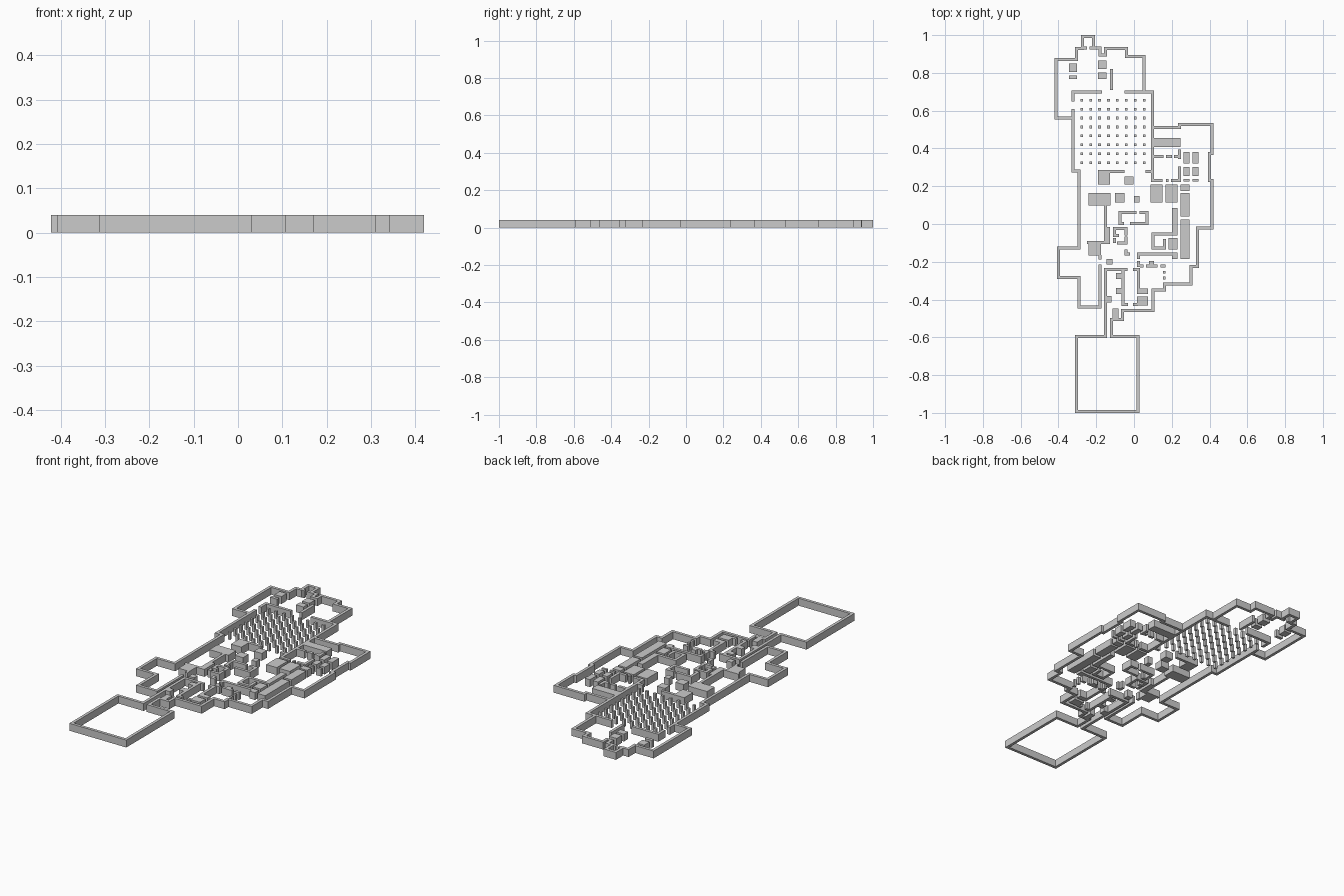
import bpy, bmesh
from mathutils import Vector

H = 0.04     # wall height
T = 0.016    # wall thickness


def finish(name, bm):
    bmesh.ops.recalc_face_normals(bm, faces=bm.faces)
    me = bpy.data.meshes.new(name)
    bm.to_mesh(me)
    bm.free()
    ob = bpy.data.objects.new(name, me)
    bpy.context.collection.objects.link(ob)


def add_wall(bm, pts):
    """Mitred wall of constant thickness along an open centre line."""
    p = [Vector(q) for q in pts]
    d = [(b - a).normalized() for a, b in zip(p, p[1:])]
    n = [Vector((-v.y, v.x)) * T / 2 for v in d]
    left, right = [], []
    for i, q in enumerate(p):
        if i == 0:
            off = n[0]
        elif i == len(p) - 1:
            off = n[-1]
        else:
            off = n[i - 1] + n[i]
        pair = []
        for s in (1, -1):
            c = q + off * s
            pair.append([bm.verts.new((c.x, c.y, z)) for z in (0, H)])
        left.append(pair[0])
        right.append(pair[1])
    for i in range(len(p) - 1):
        a, b, c, e = left[i], left[i + 1], right[i], right[i + 1]
        bm.faces.new((a[0], b[0], b[1], a[1]))
        bm.faces.new((c[0], e[0], e[1], c[1]))
        bm.faces.new((a[1], b[1], e[1], c[1]))
        bm.faces.new((a[0], b[0], e[0], c[0]))
    for i in (0, -1):
        bm.faces.new((left[i][0], left[i][1], right[i][1], right[i][0]))


def walls(name, *paths):
    bm = bmesh.new()
    for path in paths:
        add_wall(bm, path)
    finish(name, bm)


def blocks(name, *rects):
    """Full-height boxes given as x0, y0, x1, y1."""
    bm = bmesh.new()
    for x0, y0, x1, y1 in rects:
        cube = bmesh.ops.create_cube(bm, size=1)["verts"]
        for v in cube:
            v.co = ((x0 + x1) / 2 + v.co.x * (x1 - x0),
                    (y0 + y1) / 2 + v.co.y * (y1 - y0),
                    H / 2 + v.co.z * H)
    finish(name, bm)


# Outer shell: entrance room, east side, up to the hall's north wall
walls("east_outer_wall", [
    (-.035, -.24), (-.152, -.24), (-.152, -.595), (-.304, -.595), (-.304, -.992),
    (.022, -.992), (.022, -.595), (-.118, -.595), (-.118, -.505), (-.06, -.505),
    (-.06, -.457), (.1, -.457), (.1, -.35), (.162, -.35), (.162, -.318),
    (.303, -.318), (.303, -.225), (.335, -.225), (.335, -.022), (.412, -.022),
    (.412, .23), (.399, .23), (.399, .373), (.412, .373), (.412, .527),
    (.242, .527), (.242, .51), (.099, .51), (.099, .7), (-.05, .7)])

# West side of the shell
walls("west_outer_wall",
      [(-.17, .7), (-.322, .7), (-.322, .648)],
      [(-.322, .61), (-.322, .28), (-.29, .28), (-.29, -.128), (-.4, -.128),
       (-.4, -.284), (-.29, -.284), (-.29, -.44), (-.18, -.44), (-.18, -.215)])

# North chamber shell
walls("north_chamber_wall", [
    (.052, .708), (.052, .888), (-.04, .888), (-.04, .93), (-.152, .93),
    (-.152, .895), (-.18, .895), (-.18, .932), (-.214, .932), (-.214, .992),
    (-.272, .992), (-.272, .93), (-.304, .93), (-.304, .872), (-.414, .872),
    (-.414, .56), (-.33, .56)],
    [(-.272, .932), (-.25, .932)], [(-.235, .932), (-.214, .932)],
    [(-.12, .71), (-.12, .82)])
blocks("north_chamber_blocks",
       (-.345, .805, -.303, .85), (-.345, .768, -.303, .785),
       (-.19, .82, -.145, .865), (-.19, .768, -.145, .803))

# Hall of columns, 8 x 8
s = .007
blocks("hall_columns", *[
    (x - s, y - s, x + s, y + s)
    for x in [-.277 + .0473 * i for i in range(8)]
    for y in [.325 + .0472 * j for j in range(8)]])

# South edge of the hall and the blocks behind it
walls("hall_south_wall", [(-.127, .278), (-.05, .278)], [(.062, .278), (.091, .278)])
blocks("central_blocks",
       (-.19, .21, -.127, .286), (-.05, .208, -.003, .252),
       (-.24, .097, -.125, .163), (-.1, .115, -.05, .163), (0, .115, .028, .147))

# North-east rooms
walls("northeast_room_walls",
      [(.099, .502), (.099, .23), (.152, .23)],
      [(.17, .23), (.182, .23)], [(.195, .23), (.24, .23), (.24, .305)],
      [(.24, .345), (.24, .395)],
      [(.107, .357), (.155, .357)], [(.17, .357), (.2, .357)], [(.213, .357), (.232, .357)])
blocks("northeast_vault", (.091, .408, .246, .456))
blocks("northeast_blocks", *[
    (x, y0, x + .031, y1) for x in (.262, .31)
    for y0, y1 in ((.32, .38), (.255, .302), (.225, .238))])

# East block rows
blocks("east_blocks",
       (.246, .175, .293, .21), (.246, .04, .293, .163), (.246, -.185, .293, .025),
       (.088, .115, .152, .21), (.167, .115, .23, .21),
       (.2, -.06, .23, .085), (.183, -.135, .23, -.075))
walls("east_room_walls",
      [(.2, -.052), (.1, -.052), (.1, -.128), (.162, -.128), (.162, -.08)])
blocks("east_wall_end", (.2, -.185, .231, -.15))

# Small central room
walls("central_room_walls",
      [(.012, .06), (-.073, .06), (-.073, .003), (-.052, .003)],
      [(-.02, .003), (.068, .003), (.068, .06), (.028, .06)])

# Western chambers
walls("west_room_walls",
      [(-.152, .097), (-.152, -.02)],
      [(-.175, -.099), (-.127, -.099)], [(-.25, -.099), (-.24, -.099)],
      [(-.18, -.165), (-.18, -.187)],
      [(-.08, -.06), (-.104, -.06), (-.104, -.025), (-.042, -.025), (-.042, -.06)],
      [(-.104, -.075), (-.104, -.1)],
      [(-.09, -.1), (-.042, -.1), (-.042, -.065)],
      [(-.042, -.135), (-.042, -.16), (-.02, -.16)])
blocks("west_blocks",
       (-.24, -.167, -.175, -.091), (-.16, -.107, -.127, -.015),
       (-.145, -.215, -.113, -.185))

# Southern chambers
walls("south_room_walls",
      [(-.058, -.248), (-.058, -.427), (-.033, -.427)],
      [(-.005, -.427), (.02, -.427)],
      [(-.005, -.24), (.025, -.24), (.025, -.345)],
      [(.025, -.197), (.025, -.228)],
      [(.025, -.185), (.025, -.16), (.2, -.16)],
      [(.033, -.222), (.05, -.222)], [(.063, -.222), (.125, -.222)],
      [(.14, -.222), (.168, -.222)])
blocks("south_blocks",
       (-.096, -.29, -.066, -.26), (-.096, -.37, -.066, -.34),
       (-.144, -.415, -.118, -.38), (-.113, -.497, -.082, -.448),
       (.017, -.37, .075, -.342), (.015, -.432, .075, -.385),
       (.08, -.214, .107, -.197))
blocks("southeast_columns", *[
    (.153, y - .007, .167, y + .007) for y in (-.255, -.286)])
